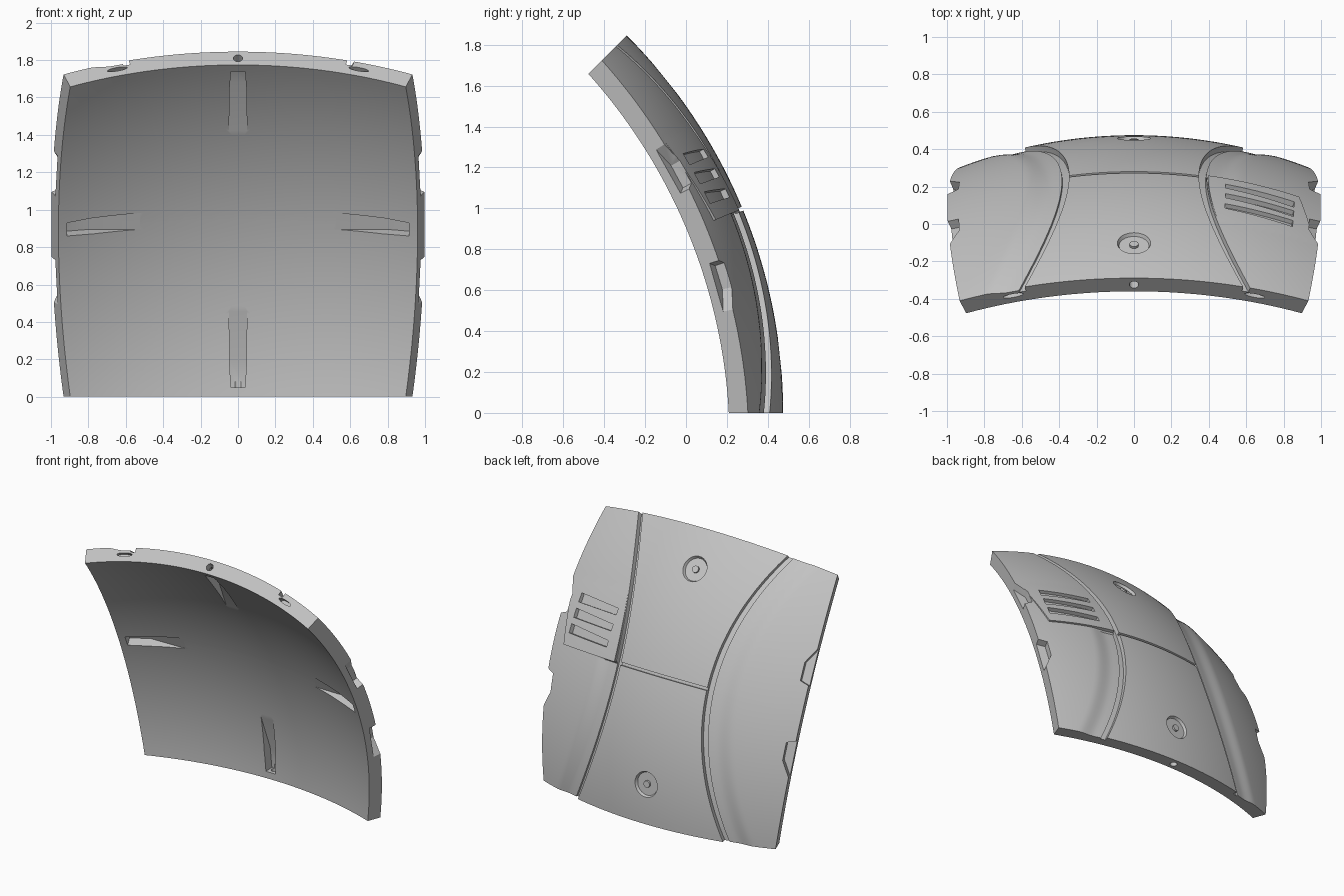
import bpy, bmesh, math
from mathutils import Vector, Matrix

old = bpy.data.objects.get("Cube")
if old:
    bpy.data.objects.remove(old, do_unlink=True)

OUT, INN = 2.609, 2.509          # outer and inner sphere radius
HALF = math.radians(22.5)        # half the panel's angle
MID = (OUT + INN) / 2
AXIS = Vector((0, math.cos(HALF), math.sin(HALF)))
UP = Vector((0, -math.sin(HALF), math.cos(HALF)))
CENTRE = Vector((0, -2.134, 0))

grey = bpy.data.materials.new("panel_grey")
grey.use_nodes = True
grey.diffuse_color = (0.55, 0.55, 0.55, 1)
grey.node_tree.nodes["Principled BSDF"].inputs["Base Color"].default_value = (0.55, 0.55, 0.55, 1)


def place(a, b, r):
    """Point on the panel: a and b run -1..1 across and up, r is the radius."""
    d = AXIS + Vector((math.tan(a * HALF), 0, 0)) + UP * math.tan(b * HALF)
    return CENTRE + d.normalized() * r


def turn(k, a, b):
    """Quarter turns about the panel's middle."""
    for _ in range(k):
        a, b = -b, a
    return a, b


def smooth(x):
    x = min(max(x, 0), 1)
    return x * x * (3 - 2 * x)


def span(lo, hi, n):
    return [lo + (hi - lo) * i / n for i in range(n + 1)]


def finish(bm, name):
    bmesh.ops.recalc_face_normals(bm, faces=bm.faces)
    mesh = bpy.data.meshes.new(name)
    bm.to_mesh(mesh)
    bm.free()
    mesh.materials.append(grey)
    ob = bpy.data.objects.new(name, mesh)
    bpy.context.scene.collection.objects.link(ob)
    return ob


def solid(name, ss, ts, at, top, low):
    """Closed curved block over the grid ss x ts, between two radius rules."""
    bm = bmesh.new()
    hi = [[bm.verts.new(place(*at(s, t), top(s, t))) for t in ts] for s in ss]
    lo = [[bm.verts.new(place(*at(s, t), low)) for t in ts] for s in ss]
    n, m = len(ss) - 1, len(ts) - 1
    for i in range(n):
        for j in range(m):
            for g in (hi, lo):
                bm.faces.new((g[i][j], g[i + 1][j], g[i + 1][j + 1], g[i][j + 1]))
    for j in range(m):
        for i in (0, n):
            bm.faces.new((hi[i][j], hi[i][j + 1], lo[i][j + 1], lo[i][j]))
    for i in range(n):
        for j in (0, m):
            bm.faces.new((hi[i][j], hi[i + 1][j], lo[i + 1][j], lo[i][j]))
    return finish(bm, name)


def round_part(name, pos, axis, along, rx, ry, depth, taper=1):
    """Cylinder or cone centred at pos; along gives its long direction."""
    bm = bmesh.new()
    bmesh.ops.create_cone(bm, cap_ends=True, segments=32, radius1=taper, radius2=1, depth=depth)
    z = axis.normalized()
    x = (along - z * along.dot(z)).normalized()
    rot = Matrix((x, z.cross(x), z)).transposed().to_4x4()
    bm.transform(Matrix.Translation(pos) @ rot @ Matrix.Diagonal((rx, ry, 1, 1)))
    return finish(bm, name)


def combine(target, other, how):
    mod = target.modifiers.new("cut", 'BOOLEAN')
    mod.operation, mod.solver, mod.object = how, 'EXACT', other
    bpy.context.view_layer.objects.active = target
    bpy.ops.object.modifier_apply(modifier=mod.name)
    bpy.data.objects.remove(other, do_unlink=True)


# Shell: the grid follows the curved grooves, so they stay crisp
def groove(b):
    return 0.36 + 0.28 * b * b


GW = 0.02
# Column entries: (zone, value)
half = [("mid", f) for f in span(0, 1, 12)]
half += [("cut", -GW + 0.001), ("cut", GW - 0.001)]
half += [("band", d) for d in span(GW, 0.22, 9)]
half += [("side", f) for f in span(0, 1, 6)[1:]]
columns = [(-1, z, v) for z, v in reversed(half[1:])] + [(1, z, v) for z, v in half]
SEAM = 0.01
rows = span(-1, -SEAM, 24) + [-SEAM + 0.001, SEAM - 0.001] + span(SEAM, 1, 24)


def shell_at(col, b):
    side, zone, v = col
    g = groove(b)
    a = {"mid": v * (g - GW), "cut": g + v, "band": g + v,
         "side": g + 0.22 + v * (0.78 - g)}[zone]
    return side * a, b


def shell_top(col, b):
    side, zone, v = col
    if zone == "cut":
        return OUT - 0.032
    if zone == "mid" and abs(b) < SEAM:
        return OUT - 0.018
    if zone == "band" and (side < 0 or b < -SEAM / 2):
        return OUT - 0.02 * (1 - smooth((v - 0.08) / 0.13))
    return OUT


panel = solid("curved_panel", columns, rows, shell_at, shell_top, INN)

# Raised vent plate on the left side
def plate_at(s, t):
    b = 0.55 * t
    lo, hi = groove(b) + 0.026, 0.875 + 0.12 * t
    return lo + (hi - lo) * s, b


plate = solid("vent_plate", span(0, 1, 12), span(0, 1, 12), plate_at,
              lambda s, t: OUT + 0.012 - 0.014 * t, OUT - 0.04)
combine(panel, plate, 'UNION')

cutters = []
# Three vent slots
for i in range(3):
    b0 = 0.075 + 0.11 * i
    cutters.append(solid("vent_slot", span(0, 1, 8), [0, 1],
                         lambda s, t: (0.48 + 0.37 * s, b0 + 0.012 * s + t * (0.045 + 0.02 * s)),
                         lambda s, t: OUT + 0.05, OUT - 0.02))

# Inner wedge slots, edge holes and edge recesses on all four edges
FLOOR = {0.05: 0.07, 0.2: 0.07, 0.48: -0.001}
for k in range(4):
    cutters.append(solid(
        "wedge_slot", [-1, 1], list(FLOOR),
        lambda s, t: turn(k, s * (0.041 if t < 0.1 else 0.049), 1 - t / 1.02),
        lambda s, t: INN + FLOOR[t], INN - 0.05))
    for a, rx, ry, depth in ((0, 0.025, 0.025, 0.16), (0.7, 0.055, 0.013, 0.06), (-0.7, 0.055, 0.013, 0.06)):
        pos = place(*turn(k, a, 1), MID)
        axis = pos - place(*turn(k, a, 0.97), MID)
        along = place(*turn(k, a + 0.02, 1), MID) - pos
        cutters.append(round_part("edge_hole", pos, axis, along, rx, ry, depth))

# Tapered pockets on both side edges
for side in (-1, 1):
    for up in (-1, 1):
        cutters.append(solid(
            "edge_pocket", [0.94, 1.03], [0, 1],
            lambda s, t: (side * s, up * ((0.22 + 0.13 * t) if s < 1 else (0.19 + 0.33 * t))),
            lambda s, t: OUT + 0.05, OUT - 0.05))

# Dished recesses on the centre line
for b in (-0.725, 0.725):
    p = place(0, b, OUT)
    cutters.append(round_part("dish", p, p - CENTRE, Vector((1, 0, 0)), 0.1, 0.1, 0.04, 0.8))

for c in cutters:
    c.hide_render = True
    combine(panel, c, 'DIFFERENCE')

# Studs in the dishes
parts = [panel]
for b, name in ((-0.725, "lower_stud"), (0.725, "upper_stud")):
    p = place(0, b, OUT - 0.016)
    parts.append(round_part(name, p, p - CENTRE, Vector((1, 0, 0)), 0.024, 0.024, 0.02))

for ob in parts:
    bpy.ops.object.select_all(action='DESELECT')
    ob.select_set(True)
    bpy.context.view_layer.objects.active = ob
    bpy.ops.object.shade_smooth_by_angle(angle=math.radians(25))
